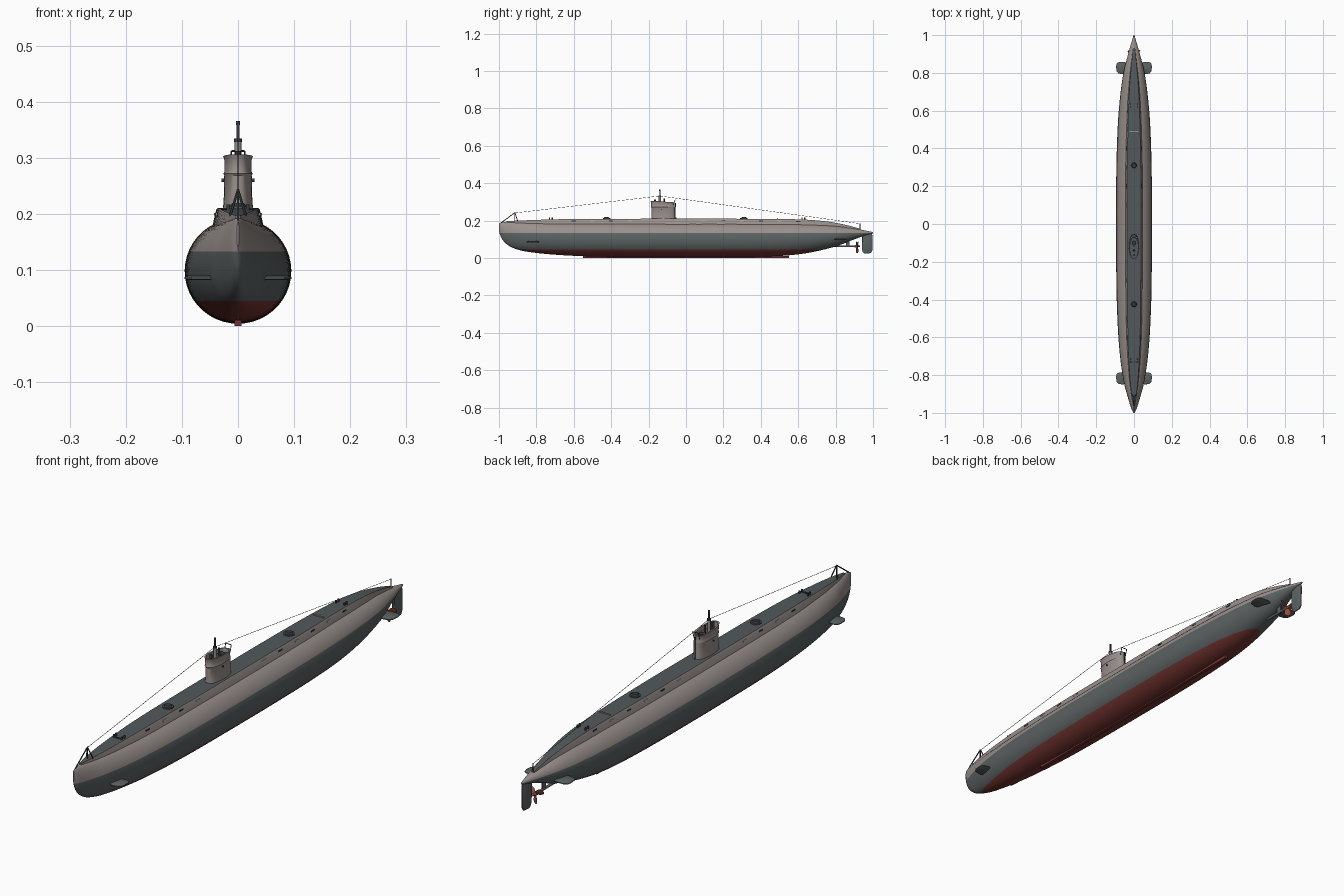
import bpy, bmesh, math
from mathutils import Vector, Matrix

cube = bpy.data.objects.get("Cube")
if cube:
    bpy.data.objects.remove(cube, do_unlink=True)


def material(name, r, g, b):
    m = bpy.data.materials.new(name)
    m.use_nodes = True
    m.diffuse_color = (r, g, b, 1)
    bsdf = next(n for n in m.node_tree.nodes if n.type == 'BSDF_PRINCIPLED')
    bsdf.inputs["Base Color"].default_value = (r, g, b, 1)
    return m


LIGHT = material("warm grey paint", .32, .28, .265)
SLATE = material("slate grey paint", .105, .12, .12)
RED = material("red bottom paint", .17, .035, .03)
DECK = material("dark deck", .085, .1, .105)
DARK = material("dark fittings", .04, .045, .05)
BRONZE = material("red propeller", .3, .07, .05)
WHITE = material("pale markings", .55, .53, .5)
parts = []


def finish(name, bm, mats, rule=None):
    bmesh.ops.recalc_face_normals(bm, faces=bm.faces[:])
    if rule:
        for f in bm.faces:
            f.material_index = rule(f)
    me = bpy.data.meshes.new(name)
    bm.to_mesh(me)
    bm.free()
    for m in mats:
        me.materials.append(m)
    ob = bpy.data.objects.new(name, me)
    bpy.context.collection.objects.link(ob)
    parts.append(ob)
    return ob


def loft(rings):
    bm = bmesh.new()
    rows = [[bm.verts.new(p) for p in ring] for ring in rings]
    n = len(rows[0])
    for a, b in zip(rows, rows[1:]):
        for i in range(n):
            j = (i + 1) % n
            bm.faces.new((a[i], a[j], b[j], b[i]))
    bm.faces.new(rows[0])
    bm.faces.new(rows[-1])
    return bm


def smooth_stations(keys, steps=5):
    """Hermite interpolation through stations whose first value is y."""
    def slope(i, k):
        a, b = keys[max(i - 1, 0)], keys[min(i + 1, len(keys) - 1)]
        return (b[k] - a[k]) / (b[0] - a[0])
    out = []
    for i in range(len(keys) - 1):
        a, b = keys[i], keys[i + 1]
        d = b[0] - a[0]
        for s in range(steps):
            t = s / steps
            row = [a[0] + d * t]
            for k in range(1, len(a)):
                row.append((2*t**3 - 3*t*t + 1) * a[k] + (3*t*t - 2*t**3) * b[k]
                           + d * ((t**3 - 2*t*t + t) * slope(i, k) + (t**3 - t*t) * slope(i + 1, k)))
            out.append(row)
    return out + [list(keys[-1])]


def rod(name, a, b, r, mat, r2=None, sides=12):
    a, b = Vector(a), Vector(b)
    d = b - a
    rot = Vector((0, 0, 1)).rotation_difference(d.normalized()).to_matrix().to_4x4()
    bm = bmesh.new()
    bmesh.ops.create_cone(bm, cap_ends=True, segments=sides, radius1=r,
                          radius2=r if r2 is None else r2, depth=d.length,
                          matrix=Matrix.Translation((a + b) / 2) @ rot)
    return finish(name, bm, [mat])


def box(name, c, size, mat):
    bm = bmesh.new()
    bmesh.ops.create_cube(bm, size=1, matrix=Matrix.Translation(c) @ Matrix.Diagonal((*size, 1)))
    return finish(name, bm, [mat])


def fin(name, outline, to3d, t, mat):
    """Flat blade with a thinned edge; to3d maps (u, v, thickness) to a point."""
    cu = sum(p[0] for p in outline) / len(outline)
    cv = sum(p[1] for p in outline) / len(outline)
    rings = []
    for s, h in ((.85, -t), (1, -t * .4), (1, t * .4), (.85, t)):
        rings.append([to3d(cu + (u - cu) * s, cv + (v - cv) * s, h) for u, v in outline])
    return finish(name, loft(rings), [mat])


# Hull: y, half width, bottom, top
hull_keys = [(-1, .002, .14, .185), (-.985, .011, .104, .19), (-.96, .02, .075, .193),
             (-.92, .032, .052, .194), (-.85, .051, .034, .193), (-.7, .074, .018, .192),
             (-.5, .088, .008, .192), (-.25, .094, .005, .192), (.25, .094, .005, .192),
             (.5, .087, .011, .19), (.65, .076, .027, .185), (.8, .056, .062, .174),
             (.9, .031, .1, .158), (.96, .014, .121, .147), (1, .002, .131, .139)]
SEG = 44
rings = []
for y, w, zb, zt in smooth_stations(hull_keys):
    angles = [math.tau * i / SEG for i in range(SEG)]
    rings.append([(w * math.sin(a), y, (zb + zt) / 2 + (zt - zb) / 2 * math.cos(a)) for a in angles])
bm = loft(rings)
LOW, HIGH = .045, .133
for z in (LOW, HIGH):
    bmesh.ops.bisect_plane(bm, geom=bm.verts[:] + bm.edges[:] + bm.faces[:],
                           plane_co=(0, 0, z), plane_no=(0, 0, 1))


def hull_paint(f):
    z = f.calc_center_median().z
    return 2 if z < LOW else 1 if z < HIGH else 0


finish("hull", bm, [LIGHT, SLATE, RED], hull_paint)
box("keel", (0, 0, .006), (.012, 1.1, .012), RED)

# Casing and deck: y, half width, top
deck_keys = [(-.96, .004, .197), (-.9, .014, .2), (-.8, .024, .204), (-.6, .034, .209),
             (-.3, .038, .21), (.3, .038, .21), (.6, .031, .207), (.75, .023, .196),
             (.86, .013, .176), (.93, .006, .157)]
deck = smooth_stations(deck_keys)
rings = [[(-w * 1.25, y, z - .045), (-w, y, z - .003), (-w * .94, y, z),
          (w * .94, y, z), (w, y, z - .003), (w * 1.25, y, z - .045)] for y, w, z in deck]
finish("deck_casing", loft(rings), [LIGHT, DECK], lambda f: int(f.normal.z > .8))


def deck_at(y):
    return min(deck, key=lambda s: abs(s[0] - y))


# Flood slots along both casing sides
for side in (-1, 1):
    for y in [-.6 + .1 * i for i in range(13)]:
        if abs(y + .1) > .12:
            _, w, z = deck_at(y)
            box("flood_slot", (side * w * 1.04, y, z - .011), (.004, .022, .005), WHITE if round(y * 10) % 2 else DARK)

# Deck hatches, seams and bollards
for y in (-.425, .31):
    rod("hatch_base", (0, y, .205), (0, y, .214), .02, DECK, sides=24)
    rod("hatch_lid", (0, y, .214), (0, y, .219), .015, DARK, .011, 24)
for y in (-.73, .49):
    _, w, z = deck_at(y)
    box("deck_seam", (0, y, z), (w * 1.3, .005, .006), DARK if y < 0 else LIGHT)
for y in (-.73, -.715, .62, .635):
    _, w, z = deck_at(y)
    for side in (-1, 1):
        rod("bollard", (side * w * .6, y, z - .004), (side * w * .6, y, z + .01), .0035, DARK)

# Conning tower with open bridge
def oval(w, y0, y1, z, drop=0):
    pts = []
    for i in range(32):
        a = math.tau * i / 32
        c, s = math.cos(a), math.sin(a)
        x = w * math.copysign(abs(c) ** .7, c)
        pts.append((x, (y0 + y1) / 2 + (y1 - y0) / 2 * s, z - drop * (s + 1) / 2))
    return pts


tower = loft([oval(.028, -.186, -.056, .195), oval(.0255, -.184, -.058, .225),
              oval(.0245, -.185, -.06, .268), oval(.026, -.188, -.06, .272),
              oval(.024, -.186, -.061, .276), oval(.024, -.187, -.063, .3, .008),
              oval(.0265, -.19, -.062, .306, .008), oval(.022, -.183, -.068, .306, .008),
              oval(.021, -.182, -.07, .285)])
finish("conning_tower", tower, [LIGHT, DECK],
       lambda f: int(f.normal.z > .9 and f.calc_center_median().z < .29))
for side in (-1, 1):
    rod("side_lamp", (side * .022, -.13, .26), (side * .029, -.13, .26), .003, DARK)
    rod("bridge_rail_post", (side * .012, -.066, .285), (side * .012, -.058, .312), .0015, DARK)
rod("bridge_rail", (-.012, -.058, .312), (.012, -.058, .312), .0015, DARK)
rod("rear_ladder", (0, -.054, .21), (0, -.056, .295), .002, DARK)
rod("bridge_hatch", (0, -.1, .283), (0, -.1, .293), .012, DARK, sides=20)
rod("compass_stand", (0, -.165, .284), (0, -.165, .312), .005, DARK)

# Periscopes
rod("periscope_tube", (0, -.14, .28), (0, -.14, .332), .006, LIGHT)
rod("periscope_collar", (0, -.14, .328), (0, -.14, .334), .007, DARK)
rod("periscope_mast", (0, -.14, .33), (0, -.14, .36), .003, DARK)
rod("periscope_head", (0, -.14, .358), (0, -.14, .366), .004, DARK)
rod("rear_periscope", (0, -.115, .28), (0, -.115, .318), .004, DARK)

# Bow frame, stern post and aerial wires
for side in (-1, 1):
    rod("bow_frame_leg", (side * .014, -.9, .197), (0, -.915, .243), .0022, DARK)
rod("bow_frame_stay", (0, -.99, .187), (0, -.915, .243), .0022, DARK)
rod("bow_frame_post", (0, -.915, .195), (0, -.915, .243), .0018, DARK)
rod("stern_post", (0, .93, .145), (0, .93, .186), .002, DARK)
rod("forward_aerial", (0, -.915, .241), (0, -.14, .332), .0008, DARK, sides=6)
rod("aft_aerial", (0, -.14, .332), (0, .93, .184), .0008, DARK, sides=6)

# Diving planes, mirrored left and right
plane = [(.02, -.02), (.02, .026), (.05, .032), (.08, .032), (.091, .026),
         (.095, .01), (.093, -.015), (.083, -.028), (.06, -.032), (.045, -.028)]
for label, y, z, flip in (("bow_plane", -.818, .086, 1), ("stern_plane", .825, .1, 1)):
    for side in (-1, 1):
        fin(label, plane, lambda u, v, h: (side * u, y + flip * v, z + h), .004, SLATE)

# Rudder, shaft and propeller
rudder = [(.94, .14), (.99, .136), (.997, .12), (.996, .04), (.988, .026),
          (.955, .024), (.944, .032), (.94, .06)]
fin("rudder", rudder, lambda u, v, h: (h, u, v), .005, SLATE)
rod("propeller_shaft", (0, .74, .063), (0, .925, .063), .005, SLATE)
box("shaft_strut", (0, .865, .085), (.005, .02, .05), SLATE)
rod("propeller_hub", (0, .902, .063), (0, .93, .063), .008, BRONZE, .004, 16)
blade = [(.004, -.005), (.016, -.012), (.03, -.013), (.037, -.005),
         (.037, .005), (.03, .013), (.016, .012), (.004, .005)]
for k in range(3):
    turn = Matrix.Rotation(math.radians(90 + 120 * k), 3, 'Y')
    pitch = Matrix.Rotation(math.radians(30), 3, 'X')
    fin("propeller_blade", blade,
        lambda u, v, h: Vector((0, .915, .063)) + turn @ (pitch @ Vector((u, h, v))), .0015, BRONZE)

# Smooth curved surfaces, keep hard edges
for ob in bpy.context.selected_objects:
    ob.select_set(False)
for ob in parts:
    ob.select_set(True)
bpy.context.view_layer.objects.active = parts[0]
bpy.ops.object.shade_smooth_by_angle(angle=math.radians(32))
